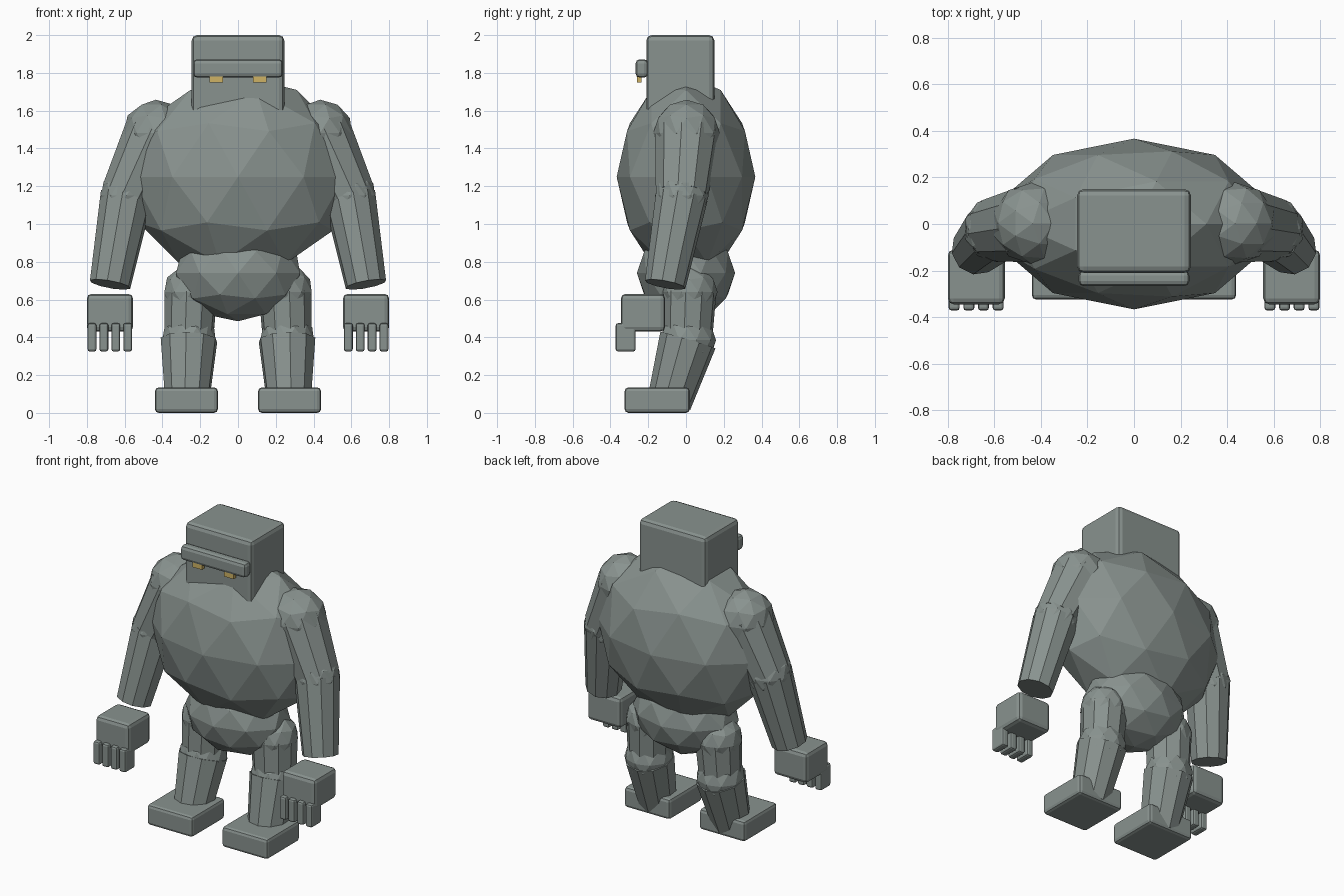
import bpy
from mathutils import Vector

if "Cube" in bpy.data.objects:
    bpy.data.objects.remove(bpy.data.objects["Cube"])


def material(name, rgb):
    m = bpy.data.materials.new(name)
    m.diffuse_color = (*rgb, 1)
    m.use_nodes = True
    m.node_tree.nodes["Principled BSDF"].inputs["Base Color"].default_value = m.diffuse_color
    return m


STONE = material("grey_stone", (0.25, 0.29, 0.275))
GOLD = material("gold_eyes", (0.62, 0.45, 0.13))


def finish(name, mat):
    ob = bpy.context.object
    ob.name = name
    ob.data.materials.append(mat)
    return ob


def boulder(name, center, radii):
    """Faceted ellipsoid."""
    bpy.ops.mesh.primitive_ico_sphere_add(subdivisions=2, radius=1, location=center)
    ob = finish(name, STONE)
    ob.scale = radii
    return ob


def block(name, lo, hi, bevel, mat=STONE):
    """Box between two corners with rounded edges."""
    lo, hi = Vector(lo), Vector(hi)
    bpy.ops.mesh.primitive_cube_add(size=1, location=(lo + hi) / 2)
    ob = finish(name, mat)
    ob.scale = hi - lo
    bpy.ops.object.transform_apply(location=False, rotation=False, scale=True)
    if bevel:
        mod = ob.modifiers.new("round", 'BEVEL')
        mod.width = bevel
        mod.segments = 2
    return ob


def limb(name, a, b, ra, rb):
    """Tapered faceted cylinder from a to b."""
    a, b = Vector(a), Vector(b)
    d = b - a
    bpy.ops.mesh.primitive_cone_add(vertices=10, radius1=ra, radius2=rb,
                                    depth=d.length, location=(a + b) / 2)
    ob = finish(name, STONE)
    ob.rotation_mode = 'QUATERNION'
    ob.rotation_quaternion = d.to_track_quat('Z', 'Y')
    return ob


def side_block(name, s, x, w, y, z, bevel, mat=STONE):
    block(name, (s * x - w / 2, y[0], z[0]), (s * x + w / 2, y[1], z[1]), bevel, mat)


# Body and head
boulder("torso", (0, 0, 1.25), (0.592, 0.367, 0.54))
boulder("pelvis", (0, 0, 0.74), (0.345, 0.26, 0.255))
block("head", (-0.245, -0.21, 1.55), (0.245, 0.15, 2.0), 0.028)
block("brow", (-0.238, -0.267, 1.775), (0.238, -0.2, 1.872), 0.022)

for s, side in ((-1, "left"), (1, "right")):
    # Eyes tucked under the brow
    side_block("eye_" + side, s, 0.115, 0.07, (-0.26, -0.235), (1.75, 1.80), 0, GOLD)

    # Arm
    shoulder = (s * 0.435, 0.003, 1.482)
    elbow = (s * 0.59, -0.022, 1.15)
    wrist = (s * 0.677, -0.11, 0.68)
    boulder("shoulder_" + side, shoulder, (0.176,) * 3)
    limb("upper_arm_" + side, shoulder, elbow, 0.17, 0.14)
    boulder("elbow_" + side, elbow, (0.142,) * 3)
    limb("forearm_" + side, elbow, wrist, 0.14, 0.11)

    # Hand with four fingers
    side_block("hand_" + side, s, 0.678, 0.245, (-0.345, -0.11), (0.43, 0.63), 0.025)
    for i in range(4):
        side_block(f"finger_{side}_{i + 1}", s, 0.584 + i * 0.063, 0.047,
                   (-0.372, -0.267), (0.325, 0.475), 0.012)

    # Leg
    hip = (s * 0.25, 0.02, 0.64)
    knee = (s * 0.26, 0.01, 0.385)
    ankle = (s * 0.27, -0.09, 0.05)
    boulder("hip_" + side, hip, (0.147,) * 3)
    limb("thigh_" + side, hip, knee, 0.142, 0.13)
    boulder("knee_" + side, knee, (0.149,) * 3)
    limb("shin_" + side, knee, ankle, 0.153, 0.118)

    # Foot
    side_block("foot_" + side, s, 0.273, 0.333, (-0.325, 0.02), (0.0, 0.135), 0.02)
